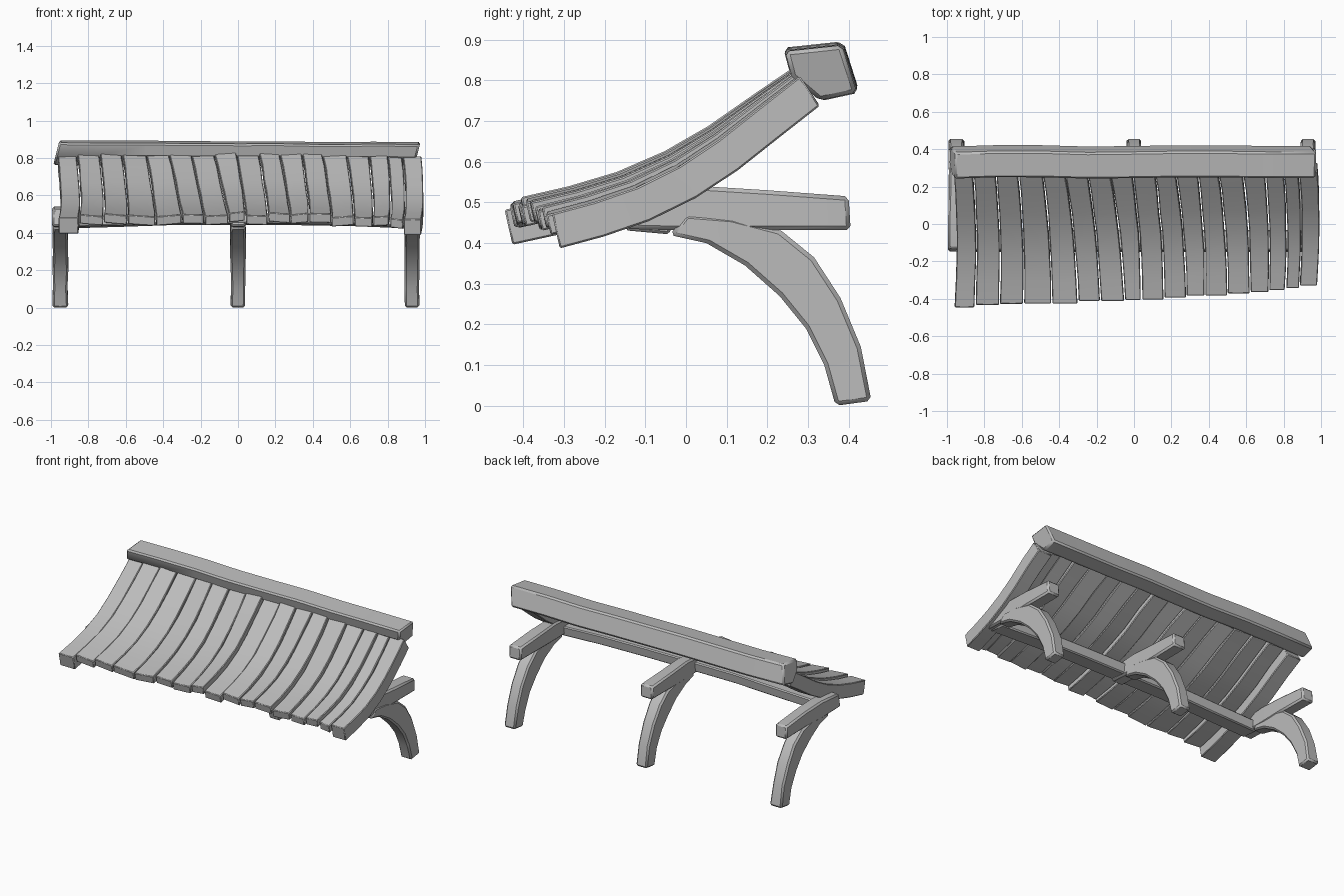
import bpy, bmesh, random
from mathutils import Vector

random.seed(4)
if "Cube" in bpy.data.objects:
    bpy.data.objects.remove(bpy.data.objects["Cube"])

grey = bpy.data.materials.new("weathered grey")
grey.use_nodes = True
grey.diffuse_color = (0.5, 0.5, 0.5, 1)
bsdf = next(n for n in grey.node_tree.nodes if n.type == 'BSDF_PRINCIPLED')
bsdf.inputs["Base Color"].default_value = (0.5, 0.5, 0.5, 1)


def timber(name, rings, bevel=0.007):
    """Skin a row of matching cross-section rings into a hewn timber."""
    bm = bmesh.new()
    loops = [[bm.verts.new(p) for p in ring] for ring in rings]
    n = len(loops[0])
    for a, b in zip(loops, loops[1:]):
        for i in range(n):
            j = (i + 1) % n
            bm.faces.new((a[i], a[j], b[j], b[i]))
    bm.faces.new(loops[0])
    bm.faces.new(loops[-1])
    bmesh.ops.recalc_face_normals(bm, faces=bm.faces)
    mesh = bpy.data.meshes.new(name)
    bm.to_mesh(mesh)
    bm.free()
    mesh.materials.append(grey)
    ob = bpy.data.objects.new(name, mesh)
    bpy.context.collection.objects.link(ob)
    mod = ob.modifiers.new("worn edges", 'BEVEL')
    mod.width = bevel
    mod.segments = 1
    mod.limit_method = 'ANGLE'
    mod.angle_limit = 0.7
    bpy.ops.object.select_all(action='DESELECT')
    bpy.context.view_layer.objects.active = ob
    ob.select_set(True)
    bpy.ops.object.shade_smooth_by_angle(angle=0.6)
    return ob


def jig(a):
    return random.uniform(-a, a)


def slab_rings(top, bottom, spans):
    """Rings for a timber lying in the YZ plane, with an x span per station."""
    return [[(x0, *t), (x1, *t), (x1, *b), (x0, *b)]
            for t, b, (x0, x1) in zip(top, bottom, spans)]


# Curved roof planks, thicker and lower at the two ends
slope = [(-0.42, 0.50), (-0.3, 0.527), (-0.18, 0.562), (-0.06, 0.613),
         (0.05, 0.675), (0.17, 0.757), (0.28, 0.83)]
eave_edges = [-0.96, -0.85, -0.72, -0.59, -0.44, -0.30, -0.18, -0.05, 0.04,
              0.16, 0.28, 0.38, 0.50, 0.62, 0.72, 0.81, 0.885, 0.98]
ridge_edges = [-0.965, -0.86, -0.74, -0.62, -0.49, -0.37, -0.25, -0.13, -0.01,
               0.11, 0.22, 0.34, 0.45, 0.58, 0.70, 0.80, 0.88, 0.985]
count = len(eave_edges) - 1
for k in range(count):
    end = k in (0, count - 1)
    x = (eave_edges[k] + eave_edges[k + 1]) / 2
    front = -0.405 + 0.042 * x + (0.04 * x ** 3 if x > 0 else 0) + jig(0.006)
    lift = -0.022 * x * x + (0 if end else jig(0.009))
    thick = 0.088 if end else 0.05
    top, bottom, spans = [], [], []
    for i, (y, z) in enumerate(slope):
        t = i / (len(slope) - 1)
        before, after = slope[max(i - 1, 0)], slope[min(i + 1, len(slope) - 1)]
        along = Vector((after[0] - before[0], after[1] - before[1])).normalized()
        y += (front + 0.42) * (1 - t)
        z += lift - (0.008 * (1 - t) if x > 0.5 else 0)
        top.append((y, z))
        bottom.append((y + along.y * thick, z - along.x * thick))
        bow = 0.012 * t * (1 - t) * 4
        x0 = eave_edges[k] * (1 - t) + ridge_edges[k] * t
        x1 = eave_edges[k + 1] * (1 - t) + ridge_edges[k + 1] * t
        spans.append((x0 + bow + 0.003 + jig(0.002), x1 + bow - 0.003 + jig(0.002)))
    # tilt the odd planks a little so neighbours step
    rings = slab_rings(top, bottom, spans)
    tilt = 0 if end else jig(0.006)
    rings = [[(p[0], p[1], p[2] + (tilt if c in (1, 2) else -tilt))
              for c, p in enumerate(r)] for r in rings]
    timber(f"roof_plank_{k + 1}", rings, 0.004)

# Ridge beam along the upper edge
section = [(0.245, 0.878), (0.385, 0.893), (0.422, 0.777), (0.33, 0.757), (0.262, 0.815)]
rings = []
for i in range(9):
    t = i / 8
    dy, dz = jig(0.005) - 0.004 * t, jig(0.003) - 0.007 * t
    rings.append([(-0.97 + 1.93 * t + (0.015 * (z - 0.83) / 0.06 if i in (0, 8) else 0),
                   y + dy, z + dz) for y, z in section])
timber("ridge_beam", rings, 0.01)

# Purlin under the planks
rings = []
for i in range(7):
    t = i / 6
    z = 0.425 + 0.022 * (1 - (2 * t - 1) ** 2) + jig(0.003)
    rings.append([(-0.94 + 1.88 * t, y, z + h)
                  for y, h in ((-0.15, 0.005), (-0.04, -0.005), (-0.03, 0.06), (-0.14, 0.06))])
timber("purlin", rings)

# Three brackets: a level arm and a curved brace beneath it
arm_top = [(-0.13, 0.525), (0.04, 0.54), (0.2, 0.53), (0.4, 0.515)]
arm_bottom = [(-0.15, 0.435), (0.04, 0.43), (0.2, 0.432), (0.405, 0.432)]
brace_outer = [(0.0, 0.47), (0.12, 0.46), (0.235, 0.43), (0.315, 0.365),
               (0.38, 0.265), (0.43, 0.145), (0.456, 0.012)]
brace_inner = [(-0.04, 0.42), (0.05, 0.40), (0.145, 0.345), (0.23, 0.27),
               (0.295, 0.19), (0.34, 0.10), (0.368, 0.0)]
for side, x in (("right", -0.95), ("middle", 0.0), ("left", 0.93)):
    spans = [(x - 0.042 + jig(0.004), x + 0.04 + jig(0.004)) for _ in arm_top]
    timber(f"{side}_arm", slab_rings(arm_top, arm_bottom, spans), 0.01)
    spans = [(x - 0.04 + jig(0.003), x + 0.04 + jig(0.003)) for _ in brace_outer]
    timber(f"{side}_brace", slab_rings(brace_outer, brace_inner, spans), 0.01)
